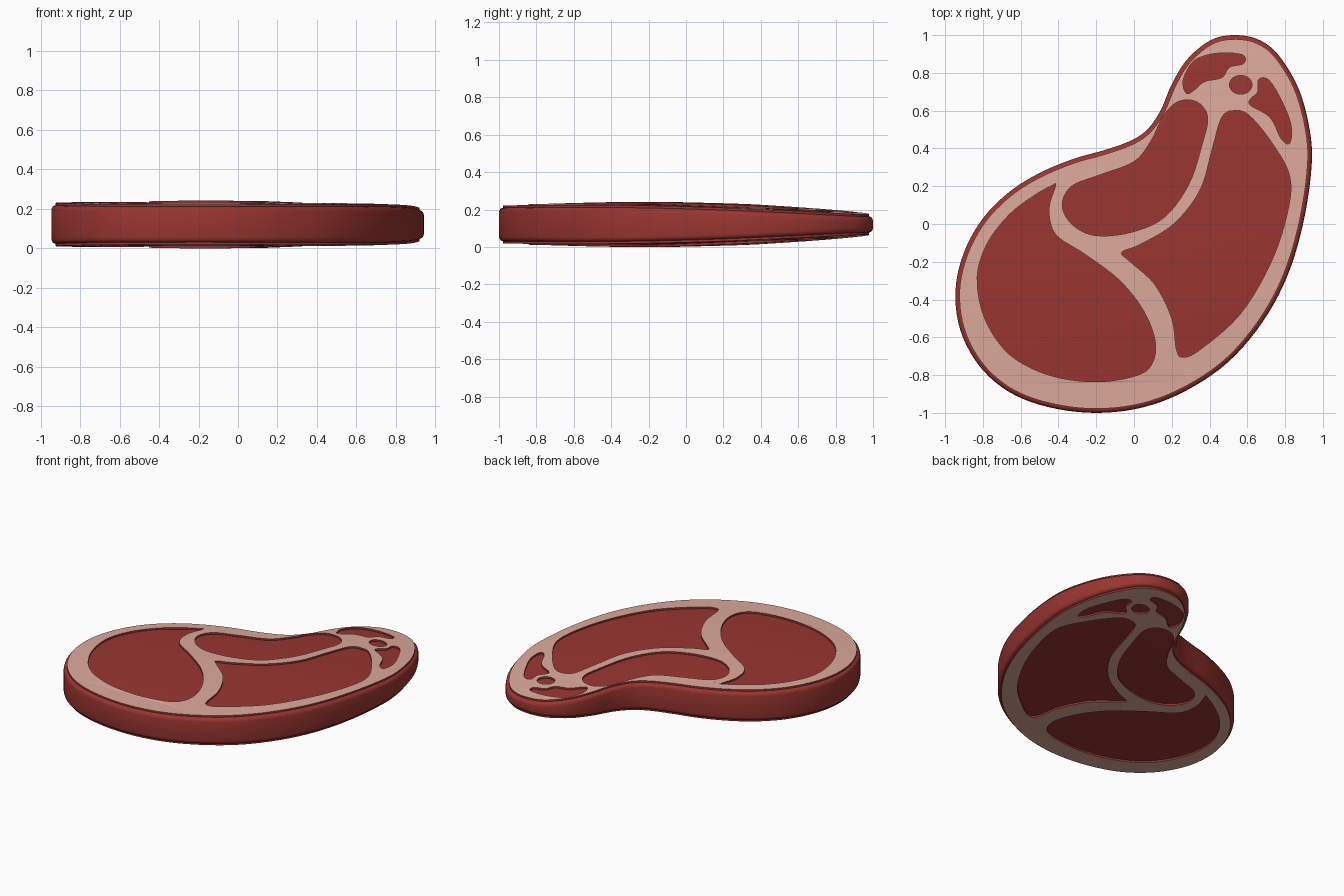
import bpy, bmesh, math
from mathutils import Vector

if "Cube" in bpy.data.objects:
    bpy.data.objects.remove(bpy.data.objects["Cube"])

# Control points of the steak silhouette and of each muscle pocket (top view)
OUTLINE = [(.52, 1.0), (.40, .97), (.28, .87), (.20, .74), (.14, .60), (.07, .50), (-.02, .44),
           (-.16, .39), (-.32, .345), (-.5, .27), (-.66, .17), (-.80, .03), (-.9, -.15),
           (-.945, -.35), (-.92, -.56), (-.82, -.75), (-.66, -.89), (-.45, -.97), (-.2, -1.0),
           (.05, -.97), (.28, -.88), (.5, -.73), (.68, -.52), (.81, -.28), (.895, 0), (.94, .3),
           (.93, .5), (.87, .72), (.76, .9), (.65, .98)]
LEFT = [(-.415, .205), (-.45, .08), (-.415, -.055), (-.26, -.16), (-.08, -.295), (.045, -.45),
        (.11, -.61), (.10, -.73), (.02, -.80), (-.2, -.835), (-.45, -.80), (-.66, -.69),
        (-.79, -.5), (-.83, -.28), (-.775, -.1), (-.66, .05), (-.53, .15), (-.44, .2)]
CENTRE = [(-.38, .1), (-.33, .2), (-.18, .26), (0, .33), (.09, .44), (.16, .58), (.24, .65),
          (.335, .645), (.39, .565), (.36, .42), (.29, .21), (.16, .035), (-.02, -.045),
          (-.21, -.06), (-.33, 0)]
RIGHT = [(-.065, -.15), (.03, -.11), (.21, 0), (.35, .18), (.415, .4), (.465, .565), (.53, .6),
         (.61, .575), (.73, .43), (.825, .25), (.81, .05), (.72, -.215), (.56, -.48),
         (.35, -.665), (.26, -.705), (.225, -.665), (.2, -.5), (.11, -.32), (-.02, -.2)]
TIP = [(.26, .735), (.27, .79), (.325, .87), (.45, .905), (.575, .895), (.58, .85), (.505, .83),
       (.465, .775), (.375, .755), (.32, .71), (.28, .69)]
SIDE = [(.66, .765), (.71, .765), (.77, .675), (.83, .53), (.825, .43), (.78, .45), (.72, .565),
        (.615, .63), (.62, .665), (.655, .7)]
OVAL = [(.565 + .06 * math.cos(a * math.pi / 4), .737 + .05 * math.sin(a * math.pi / 4))
        for a in range(8)]
MID = .12


def smooth_loop(pts, steps=5):
    """Closed Catmull-Rom curve through the points."""
    p = [Vector(q) for q in pts]
    n, out = len(p), []
    for i in range(n):
        a, b, c, d = p[i - 1], p[i], p[(i + 1) % n], p[(i + 2) % n]
        for s in range(steps):
            t = s / steps
            out.append(.5 * (2 * b + (c - a) * t + (2 * a - 5 * b + 4 * c - d) * t * t
                             + (3 * b - a - 3 * c + d) * t ** 3))
    return out


def inset(loop, dist):
    """Move a counter-clockwise loop inward."""
    n, out = len(loop), []
    for i, q in enumerate(loop):
        t = (loop[(i + 1) % n] - loop[i - 1]).normalized()
        out.append(q + Vector((-t.y, t.x)) * dist)
    return out


def half_height(q):
    """Gently domed half thickness, thinner toward the narrow end."""
    return .121 - .02 * (q[0] + .2) ** 2 - .036 * (q[1] + .25) ** 2


def material(name, col):
    m = bpy.data.materials.new(name)
    m.diffuse_color = (*col, 1)
    m.use_nodes = True
    m.node_tree.nodes["Principled BSDF"].inputs["Base Color"].default_value = m.diffuse_color
    return m


def add_object(name, mesh, mats):
    ob = bpy.data.objects.new(name, mesh)
    bpy.context.collection.objects.link(ob)
    for m in mats:
        mesh.materials.append(m)
    bpy.ops.object.select_all(action='DESELECT')
    ob.select_set(True)
    bpy.context.view_layer.objects.active = ob
    bpy.ops.object.shade_smooth_by_angle(angle=math.radians(35))
    return ob


red = material("meat_red", (.32, .036, .030))
pink = material("fat_pink", (.72, .40, .33))
outline = smooth_loop(OUTLINE)

# Meat slab: rounded rim, then rings shrinking to a hub on both faces
hub = Vector((.3, .2))
rim = inset(outline, .022)
rows = [(outline, .036), (inset(outline, .003), .024), (inset(outline, .010), .016), (rim, .012)]
rows += [([hub + (q - hub) * k for q in rim], .012) for k in (.9, .78, .64, .5, .36, .22, .1)]
bm = bmesh.new()
rings = []
for sign in (1, -1):
    side = [[bm.verts.new((q.x, q.y, MID + sign * (half_height(q) - drop))) for q in loop]
            for loop, drop in rows]
    cap = bm.verts.new((hub.x, hub.y, MID + sign * (half_height(hub) - .012)))
    n = len(outline)
    for a, b in zip(side, side[1:]):
        for i in range(n):
            bm.faces.new((a[i], a[(i + 1) % n], b[(i + 1) % n], b[i]))
    for i in range(n):
        bm.faces.new((side[-1][i], side[-1][(i + 1) % n], cap))
    rings.append(side[0])
for i in range(n):
    j = (i + 1) % n
    bm.faces.new((rings[0][i], rings[0][j], rings[1][j], rings[1][i]))
bmesh.ops.recalc_face_normals(bm, faces=bm.faces)
mesh = bpy.data.meshes.new("meat_slab")
bm.to_mesh(mesh)
bm.free()
add_object("meat_slab", mesh, [red])

# Flat fat sheet with muscle-shaped holes, from a filled 2D curve
curve = bpy.data.curves.new("fat_sheet", 'CURVE')
curve.dimensions, curve.fill_mode, curve.extrude = '2D', 'BOTH', .01
for loop in [rim] + [smooth_loop(p) for p in (LEFT, CENTRE, RIGHT, TIP, SIDE, OVAL)]:
    sp = curve.splines.new('POLY')
    sp.points.add(len(loop) - 1)
    for pt, q in zip(sp.points, loop):
        pt.co = (q.x, q.y, 0, 1)
    sp.use_cyclic_u = True
helper = bpy.data.objects.new("fat_sheet", curve)
bpy.context.collection.objects.link(helper)
dg = bpy.context.evaluated_depsgraph_get()
sheet = bpy.data.meshes.new_from_object(helper.evaluated_get(dg))
bpy.data.objects.remove(helper)
sheet.materials.clear()

# Fat layers on the top and bottom, following the dome; cut walls stay red
for name, sign in (("top_fat", 1), ("bottom_fat", -1)):
    mesh = sheet.copy()
    bm = bmesh.new()
    bm.from_mesh(mesh)
    bmesh.ops.remove_doubles(bm, verts=bm.verts, dist=1e-5)
    for f in bm.faces:
        zs = [v.co.z for v in f.verts]
        f.material_index = 1 if max(zs) - min(zs) > .005 else 0
    for v in bm.verts:
        v.co.z = MID + sign * (half_height(v.co) - (0 if v.co.z > 0 else .03))
    bmesh.ops.recalc_face_normals(bm, faces=bm.faces)
    bm.to_mesh(mesh)
    bm.free()
    add_object(name, mesh, [pink, red])
